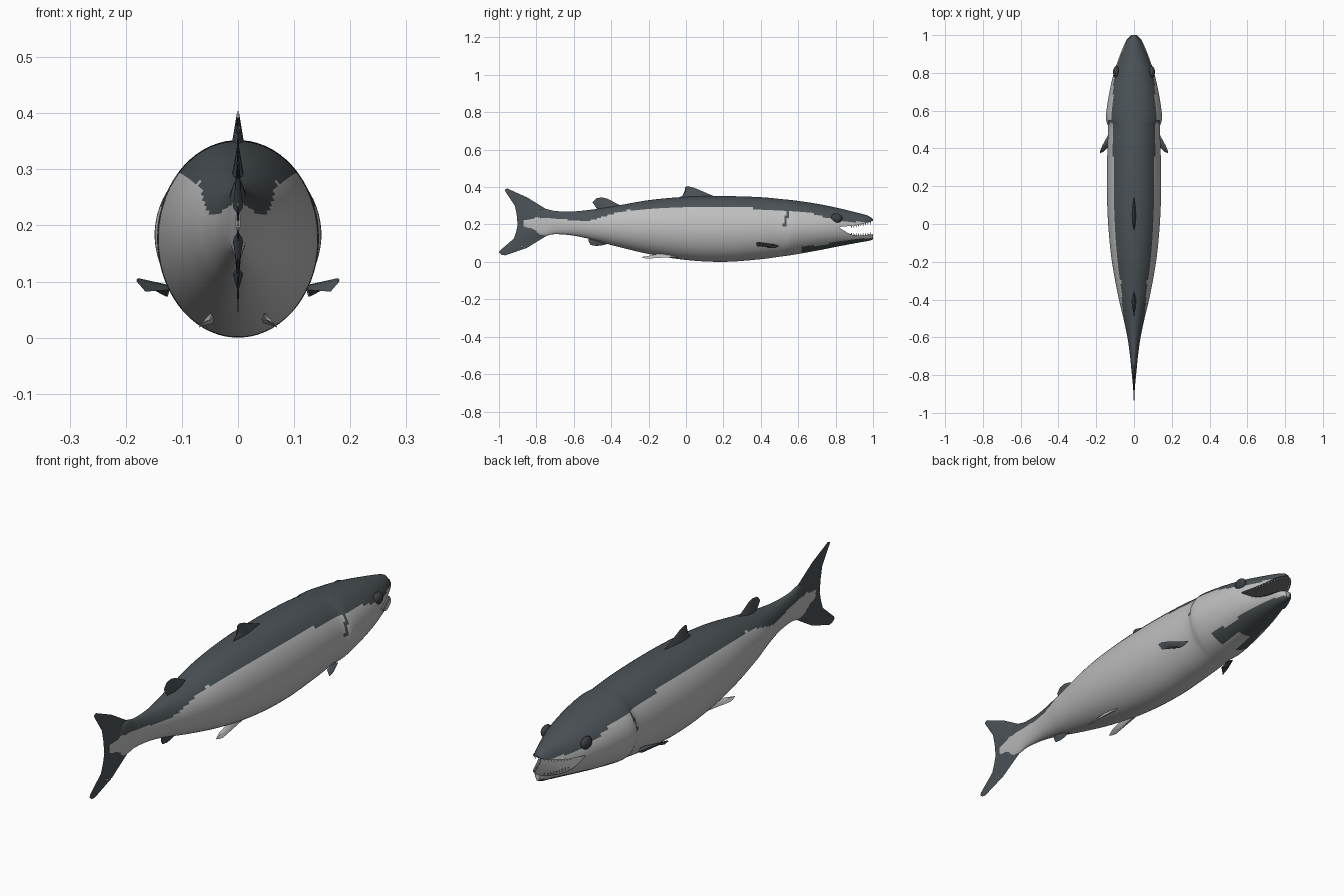
import bpy, bmesh, math
from mathutils import Vector

if "Cube" in bpy.data.objects:
    bpy.data.objects.remove(bpy.data.objects["Cube"])


def mat(name, c):
    m = bpy.data.materials.new(name)
    m.diffuse_color = (*c, 1)
    m.use_nodes = True
    m.node_tree.nodes["Principled BSDF"].inputs["Base Color"].default_value = m.diffuse_color
    return m


SLATE = mat("slate back", (0.07, 0.085, 0.095))
SILVER = mat("silver belly", (0.52, 0.52, 0.52))
EYE = mat("dark eye", (0.045, 0.05, 0.055))
MOUTH = mat("mouth lining", (0.16, 0.155, 0.155))
TOOTH = mat("tooth ivory", (0.65, 0.64, 0.6))


def interp(table, y, k=1):
    """Smooth (Hermite) lookup of column k in rows sorted by column 0."""
    n = len(table)
    y = min(max(y, table[0][0]), table[-1][0])
    i = max(j for j in range(n - 1) if table[j][0] <= y)

    def slope(j):
        a, b = table[max(j - 1, 0)], table[min(j + 1, n - 1)]
        return (b[k] - a[k]) / (b[0] - a[0])
    a, b = table[i], table[i + 1]
    h = b[0] - a[0]
    t = (y - a[0]) / h
    return ((2*t**3 - 3*t**2 + 1) * a[k] + (t**3 - 2*t**2 + t) * h * slope(i)
            + (3*t**2 - 2*t**3) * b[k] + (t**3 - t**2) * h * slope(i + 1))


# y, top z, bottom z, half width
BODY = [(-0.87, .225, .19, .004), (-0.82, .255, .155, .009), (-0.76, .283, .14, .015),
        (-0.7, .272, .148, .021), (-0.6, .27, .14, .035), (-0.5, .28, .118, .056),
        (-0.4, .295, .09, .08), (-0.2, .33, .042, .117), (0, .348, .01, .137),
        (0.2, .352, 0, .144), (0.4, .346, .014, .141), (0.52, .335, .03, .138),
        (0.55, .332, .034, .148), (0.6, .326, .042, .146), (0.7, .311, .06, .13),
        (0.8, .291, .08, .107), (0.88, .272, .095, .08), (0.94, .257, .106, .056),
        (0.98, .244, .113, .036), (1.0, .228, .12, .014)]
BACK = [(-0.87, .24), (-0.7, .232), (-0.58, .22), (-0.5, .225), (-0.4, .255), (-0.3, .277),
        (0, .29), (0.3, .29), (0.5, .272), (0.65, .265), (0.75, .235), (0.85, .217), (1, .212)]
THROAT = [(0.6, .08), (0.7, .088), (0.8, .105), (0.9, .12), (1, .128)]
UPPER_LIP = [(0.82, .187), (0.9, .195), (0.98, .213), (1, .22)]
LOWER_LIP = [(0.82, .183), (0.88, .148), (0.93, .141), (1, .148)]
N = 64


def finish(bm, name, mats, angle=40):
    bmesh.ops.remove_doubles(bm, verts=bm.verts, dist=1e-5)
    bmesh.ops.recalc_face_normals(bm, faces=bm.faces)
    me = bpy.data.meshes.new(name)
    bm.to_mesh(me)
    bm.free()
    for m in mats:
        me.materials.append(m)
    ob = bpy.data.objects.new(name, me)
    bpy.context.collection.objects.link(ob)
    bpy.ops.object.select_all(action='DESELECT')
    bpy.context.view_layer.objects.active = ob
    ob.select_set(True)
    bpy.ops.object.shade_smooth_by_angle(angle=math.radians(angle))
    return ob


def skin(c):
    """Material slot by place: dark back, throat and gill slit, pale flanks."""
    gill = 0.535 + 0.25 * (c.z - 0.23)
    if c.z > interp(BACK, c.y):
        return 0
    if c.y > 0.62 and c.z < interp(THROAT, c.y) and (abs(c.x) > 0.03 or c.y > 0.72):
        return 0
    if abs(c.y - gill) < 0.008 and c.z > 0.195:
        return 0
    return 1


def loft(name, y0, y1, steps, lo=None, hi=None):
    """Oval body sections, optionally cut flat by a lip line."""
    bm = bmesh.new()
    rings = []
    for s in range(steps + 1):
        y = y0 + (y1 - y0) * s / steps
        top, bot, w = (interp(BODY, y, k) for k in (1, 2, 3))
        ring = []
        for i in range(N):
            a = 2 * math.pi * (i + 0.5) / N
            z = (top + bot) / 2 + (top - bot) / 2 * math.sin(a)
            if lo:
                z = max(z, interp(lo, y))
            if hi:
                z = min(z, interp(hi, y))
            ring.append(bm.verts.new((w * math.cos(a), y, z)))
        rings.append(ring)
    for a, b in zip(rings, rings[1:]):
        for i in range(N):
            j = (i + 1) % N
            bm.faces.new((a[i], a[j], b[j], b[i]))
    bm.faces.new(rings[0])
    bm.faces.new(rings[-1])
    for f in bm.faces:
        c = f.calc_center_median()
        lip = lo or hi
        inside = lip and all(abs(v.co.z - interp(lip, v.co.y)) < 1e-4 for v in f.verts)
        throat_wall = not lip and c.y > y1 - 1e-4
        f.material_index = 2 if inside or throat_wall else skin(c)
    return finish(bm, name, [SLATE, SILVER, MOUTH])


loft("body", -0.87, 0.82, 150)
loft("upper_jaw", 0.82, 1.0, 24, lo=UPPER_LIP)
loft("lower_jaw", 0.82, 1.0, 24, hi=LOWER_LIP)


def fin(name, root, tip, thick, normal=(1, 0, 0), material=SLATE):
    """Lens-shaped blade between a root line and a tip line of equal length."""
    bm = bmesh.new()
    nrm, n, steps = Vector(normal).normalized(), len(root), 5
    for side in (-1, 1):
        rows = []
        for s in range(steps + 1):
            u = s / steps
            row = []
            for i in range(n):
                p = Vector(root[i]).lerp(Vector(tip[i]), u)
                off = thick * (1 - 0.9 * u) * math.sin(math.pi * i / (n - 1))
                row.append(bm.verts.new(p + nrm * off * side))
            rows.append(row)
        for a, b in zip(rows, rows[1:]):
            for i in range(n - 1):
                bm.faces.new((a[i], a[i + 1], b[i + 1], b[i]))
    return finish(bm, name, [material])


def flat(*pts):
    return [(0, y, z) for y, z in pts]


# Fins on the centre line
fin("tail_fin_upper", flat((-.72, .265), (-.77, .255), (-.81, .235), (-.83, .215), (-.83, .195)),
    flat((-.85, .345), (-.90, .335), (-.915, .30), (-.905, .25), (-.9, .195)), .009)
fin("tail_fin_upper_tip", flat((-.85, .345), (-.88, .34), (-.90, .335), (-.915, .30)),
    flat((-.955, .392), (-.962, .39), (-.97, .385), (-.965, .375)), .002)
fin("tail_fin_lower", flat((-.72, .155), (-.77, .16), (-.81, .17), (-.83, .185), (-.83, .2)),
    flat((-.85, .075), (-.91, .09), (-.92, .125), (-.908, .16), (-.9, .2)), .009)
fin("tail_fin_lower_tip", flat((-.85, .075), (-.88, .08), (-.91, .09), (-.92, .125)),
    flat((-.965, .035), (-.985, .037), (-1.0, .05), (-.995, .06)), .002)
fin("dorsal_fin", flat((.17, .342), (.11, .34), (.05, .34), (0, .34), (-.05, .335)),
    flat((.07, .385), (.04, .397), (.01, .405), (-.005, .4), (.005, .37)), .012)
fin("adipose_fin", flat((-.34, .295), (-.39, .29), (-.43, .28), (-.47, .275)),
    flat((-.42, .338), (-.45, .345), (-.48, .34), (-.5, .318)), .012)
fin("anal_fin", flat((-.40, .1), (-.44, .115), (-.48, .125), (-.52, .13)),
    flat((-.45, .088), (-.48, .085), (-.51, .09), (-.52, .11)), .012)

# Paired fins, eyes and teeth
for s, side in ((-1, "left"), (1, "right")):
    fin("pectoral_fin_" + side,
        [(s * .122, .50, .085), (s * .122, .475, .083), (s * .125, .45, .083), (s * .125, .42, .085)],
        [(s * .168, .415, .103), (s * .178, .39, .105), (s * .181, .375, .102), (s * .165, .38, .082)],
        .012, (s * -.3, 0, 1))
    fin("pelvic_fin_" + side,
        [(s * .05, -.03, .028), (s * .048, -.06, .032), (s * .045, -.1, .04), (s * .045, -.13, .048)],
        [(s * .07, -.2, .018), (s * .068, -.22, .02), (s * .064, -.24, .025), (s * .05, -.2, .032)],
        .008, (s * .4, 0, 1), SILVER)

    bm = bmesh.new()
    bmesh.ops.create_uvsphere(bm, u_segments=24, v_segments=12, radius=1)
    for v in bm.verts:
        v.co = Vector((s * .094 + v.co.x * .017, .805 + v.co.y * .031, .234 + v.co.z * .026))
    finish(bm, "eye_" + side, [EYE])

    bm = bmesh.new()
    for lip, d in ((UPPER_LIP, -1), (LOWER_LIP, 1)):
        for i in range(9):
            y = .885 + .0125 * i
            top, bot, w = (interp(BODY, y, k) for k in (1, 2, 3))
            z = interp(lip, y)
            t = (z - (top + bot) / 2) / ((top - bot) / 2)
            x = s * (w * math.sqrt(max(0.05, 1 - t * t)) - .005)
            base = [bm.verts.new((x + .003 * math.cos(a), y + .004 * math.sin(a), z - d * .002))
                    for a in (0, 1.57, 3.14, 4.71)]
            point = bm.verts.new((x, y, z + d * .014))
            for k in range(4):
                bm.faces.new((base[k], base[(k + 1) % 4], point))
            bm.faces.new(base)
    finish(bm, "teeth_" + side, [TOOTH])
